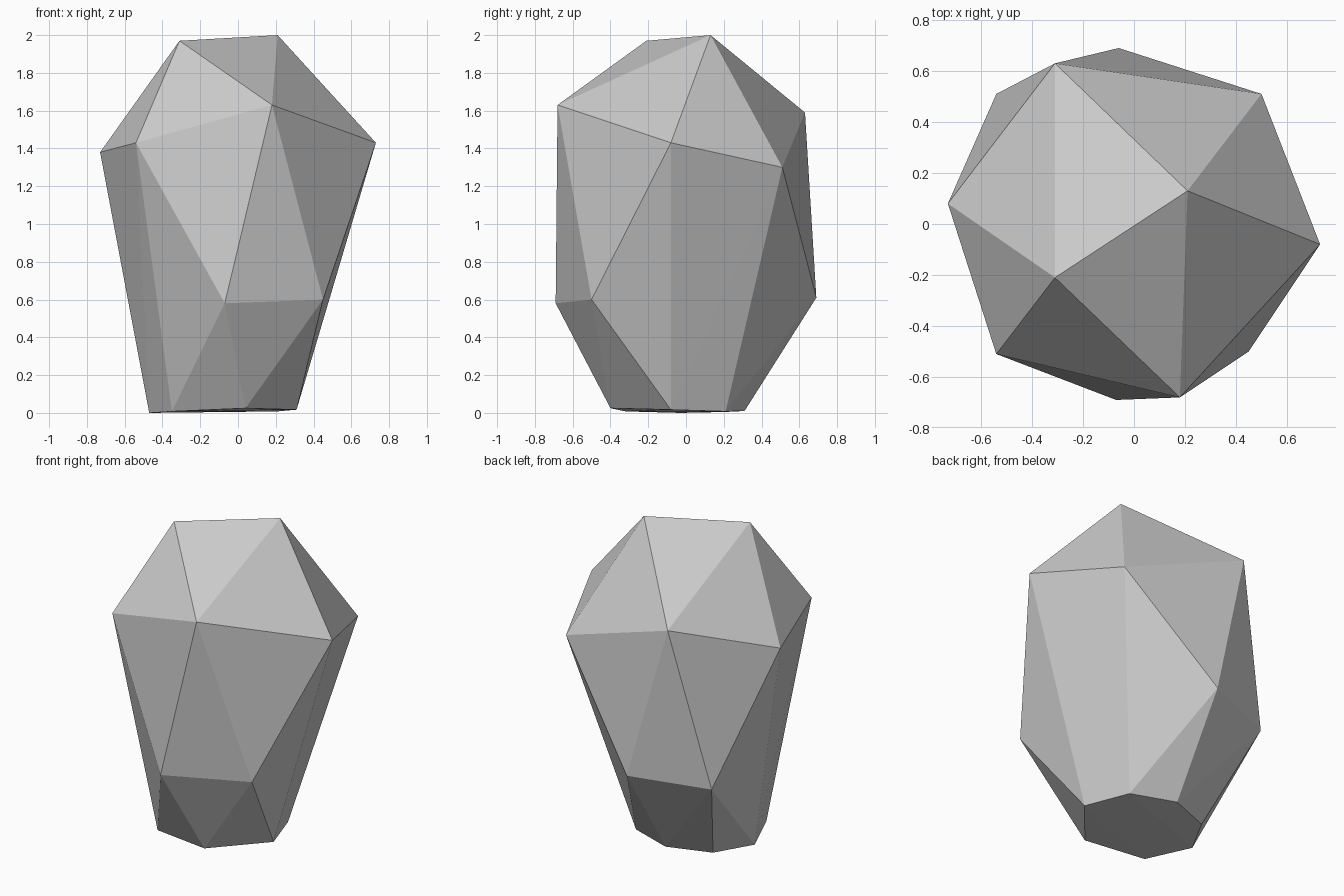
import bpy
import bmesh

# Remove the default cube only
default_cube = bpy.data.objects.get("Cube")
if default_cube:
    bpy.data.objects.remove(default_cube, do_unlink=True)


def make_material(name, colour):
    material = bpy.data.materials.new(name)
    material.use_nodes = True
    material.diffuse_color = colour
    shader = material.node_tree.nodes["Principled BSDF"]
    shader.inputs["Base Color"].default_value = colour
    return material


def faceted_hull(name, rings, material):
    """Wrap rings of corner points in a flat-faced convex solid."""
    bm = bmesh.new()
    for ring in rings:
        for corner in ring:
            bm.verts.new(corner)
    hull = bmesh.ops.convex_hull(bm, input=bm.verts[:])
    spare = {v for v in hull["geom_interior"] + hull["geom_unused"]
             if isinstance(v, bmesh.types.BMVert)}
    bmesh.ops.delete(bm, geom=list(spare), context="VERTS")
    bmesh.ops.recalc_face_normals(bm, faces=bm.faces[:])
    for face in bm.faces:
        face.smooth = False
    mesh = bpy.data.meshes.new(name)
    bm.to_mesh(mesh)
    bm.free()
    mesh.materials.append(material)
    rock = bpy.data.objects.new(name, mesh)
    bpy.context.collection.objects.link(rock)
    return rock


# Two peaks on the ridge
ridge = [(.21, .13, 2), (-.31, -.21, 1.97)]

# Broad shoulder ring
shoulder = [(.73, -.08, 1.43), (.5, .51, 1.3), (-.31, .63, 1.59),
            (-.73, .08, 1.38), (-.54, -.51, 1.43), (.18, -.68, 1.63)]

# Lower bulges
bulges = [(-.07, -.69, .58), (.45, -.5, .6),
          (-.06, .69, .61), (-.54, .51, .58)]

# Seven-sided foot, slightly lifted at the front
foot = [(.04, -.4, .025), (.31, -.08, .017), (.21, .21, .008),
        (-.07, .31, .01), (-.34, .21, .005), (-.47, -.03, 0),
        (-.35, -.32, .008)]

stone_grey = make_material("stone grey", (.6, .6, .6, 1))
faceted_hull("rock", [ridge, shoulder, bulges, foot], stone_grey)
